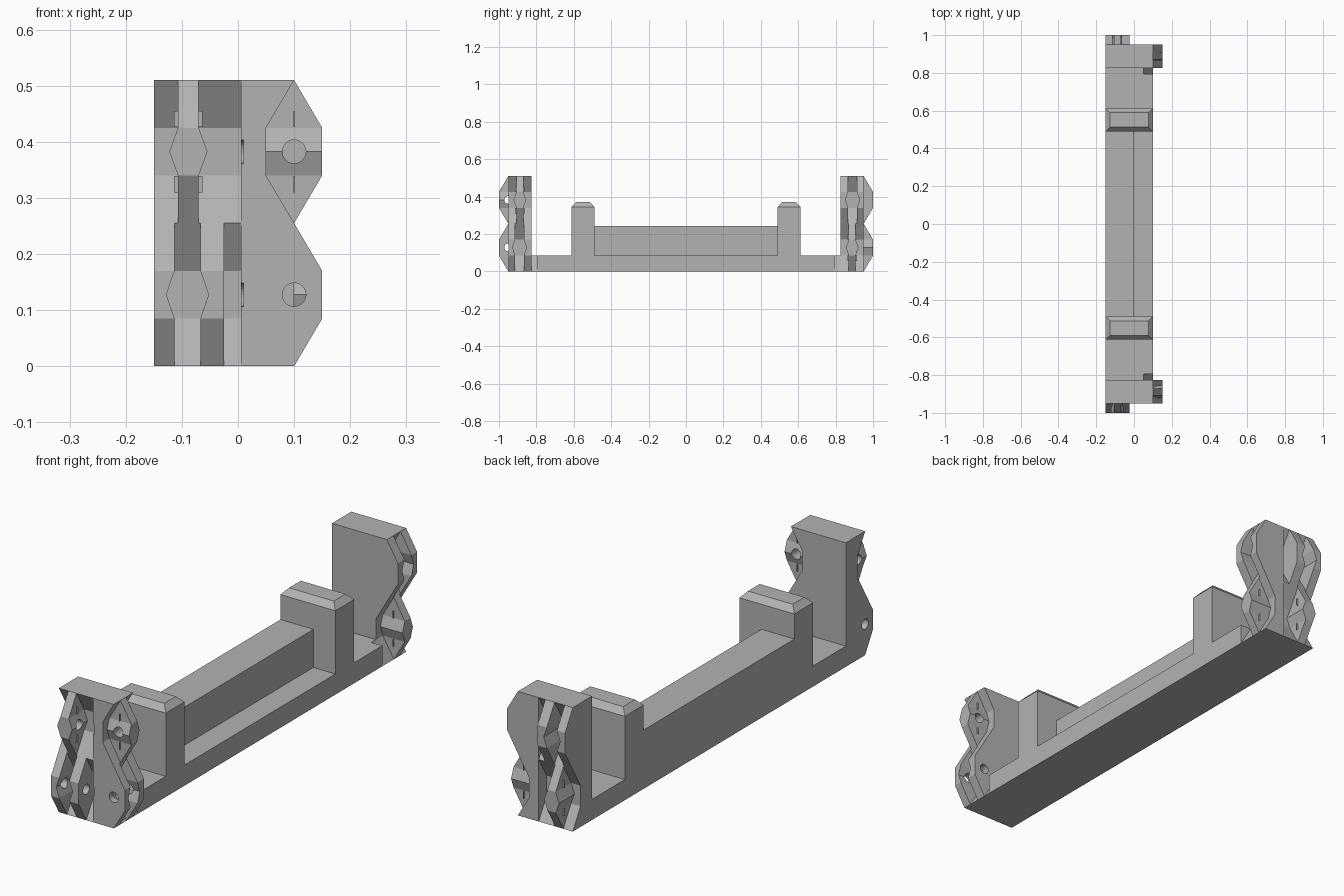
import bpy, bmesh
from math import pi
from mathutils import Matrix, Vector

cube = bpy.data.objects.get("Cube")
if cube:
    bpy.data.objects.remove(cube, do_unlink=True)

grey = bpy.data.materials.new("plain grey")
grey.use_nodes = True
grey.diffuse_color = (0.45, 0.45, 0.45, 1)
grey.node_tree.nodes["Principled BSDF"].inputs["Base Color"].default_value = (0.45, 0.45, 0.45, 1)

HEIGHT, LOW, HIGH = 0.51, 0.1275, 0.3825   # column height and the two knuckle centres
TOP_HALF, FLAT_HALF, DEPTH = 0.1275, 0.0425, 0.05


def prism(bm, bottom, top):
    """Solid between two matching outlines."""
    a = [bm.verts.new(p) for p in bottom]
    b = [bm.verts.new(p) for p in top]
    bm.faces.new(a)
    bm.faces.new(b[::-1])
    for i in range(len(a)):
        j = (i + 1) % len(a)
        bm.faces.new((a[i], b[i], b[j], a[j]))


def box(bm, lo, hi):
    (x0, y0, z0), (x1, y1, z1) = lo, hi
    ring = [(x0, y0), (x1, y0), (x1, y1), (x0, y1)]
    prism(bm, [(x, y, z0) for x, y in ring], [(x, y, z1) for x, y in ring])


def finish(name, bm):
    bmesh.ops.recalc_face_normals(bm, faces=bm.faces)
    mesh = bpy.data.meshes.new(name)
    bm.to_mesh(mesh)
    bm.free()
    mesh.materials.append(grey)
    obj = bpy.data.objects.new(name, mesh)
    bpy.context.collection.objects.link(obj)
    return obj


# Connector frames: u points outward, t runs across the plate stack
def end_frame(u, t, z):
    return Vector((-0.15 + t, -0.95 - u, z))


def side_frame(u, t, z):
    return Vector((0.10 + u, -0.95 + t, z))


def knuckle(bm, frame, zc, t0, t1, full):
    """Hexagonal slab (cutter) or its outward half (plate)."""
    pts = [(0, -TOP_HALF), (DEPTH, -FLAT_HALF), (DEPTH, FLAT_HALF), (0, TOP_HALF)]
    if full:
        pts += [(-DEPTH, FLAT_HALF), (-DEPTH, -FLAT_HALF)]
        pts = [(u * 1.002, z * 0.999) for u, z in pts]
    prism(bm, [frame(u, t0, zc + z) for u, z in pts], [frame(u, t1, zc + z) for u, z in pts])


def detent(bm, frame, zc, t0, t1, rise, reach):
    """Ridge running across both faces of a plate."""
    sec = [(t0, -FLAT_HALF), (t0 - rise, 0), (t0, FLAT_HALF),
           (t1, FLAT_HALF), (t1 + rise, 0), (t1, -FLAT_HALF)]
    prism(bm, [frame(-reach, t, zc + z) for t, z in sec], [frame(reach, t, zc + z) for t, z in sec])


def rib(bm, frame, z0, z1):
    ring = [(-0.0012, 0.036), (0.0012, 0.036), (0.0012, 0.087), (-0.0012, 0.087)]
    prism(bm, [frame(u, t, z0) for u, t in ring], [frame(u, t, z1) for u, t in ring])


def gaps(bm, f):
    knuckle(bm, f, HIGH, -0.01, 0.043, True)
    knuckle(bm, f, HIGH, 0.08, 0.155, True)
    knuckle(bm, f, LOW, 0.037, 0.083, True)
    knuckle(bm, f, LOW, 0.125, 0.155, True)


def dimples(bm, f):
    detent(bm, f, LOW, 0.037, 0.083, 0.0145, DEPTH + 0.0005)


def holes(bm, f):
    for zc in (LOW, HIGH):
        d = f(0, 1, 0) - f(0, 0, 0)
        m = Matrix.Translation(f(0, 0.07, zc)) @ d.to_track_quat('Z', 'Y').to_matrix().to_4x4()
        bmesh.ops.create_cone(bm, cap_ends=True, segments=24, radius1=0.021,
                              radius2=0.021, depth=0.18, matrix=m)


def plates(bm, f):
    knuckle(bm, f, LOW, 0, 0.037, False)
    knuckle(bm, f, LOW, 0.083, 0.125, False)
    knuckle(bm, f, HIGH, 0.043, 0.08, False)


def ridges(bm, f):
    detent(bm, f, HIGH, 0.043, 0.08, 0.0155, DEPTH)


def ribs(bm, f):
    rib(bm, f, 0.31, 0.339)
    rib(bm, f, 0.426, 0.455)


def both_frames(name, build, back=False):
    """One part for the end and side connectors; the far end is turned over."""
    bm = bmesh.new()
    for f in (end_frame, side_frame):
        build(bm, f)
    if back:
        turn = Matrix.Translation((0, 0, HEIGHT)) @ Matrix.Rotation(pi, 4, 'X')
        bm.transform(turn)
    return finish(name, bm)


def cut(obj, cutter):
    mod = obj.modifiers.new("cut", 'BOOLEAN')
    mod.operation, mod.solver, mod.object = 'DIFFERENCE', 'EXACT', cutter
    bpy.context.view_layer.update()
    graph = bpy.context.evaluated_depsgraph_get()
    mesh = bpy.data.meshes.new_from_object(obj.evaluated_get(graph))
    obj.modifiers.clear()
    obj.data = mesh


# Frame: side outline with end columns and two posts
bm = bmesh.new()
half = [(0.49, 0.085), (0.49, 0.345), (0.612, 0.345), (0.612, 0.085),
        (0.825, 0.085), (0.825, HEIGHT), (0.95, HEIGHT), (0.95, 0)]
outline = half + [(-y, z) for y, z in reversed(half)]
prism(bm, [(-0.15, y, z) for y, z in outline], [(0.10, y, z) for y, z in outline])
frame = finish("frame", bm)

# Long rail along the back edge of the tray
bm = bmesh.new()
box(bm, (-0.15, -0.49, 0.085), (0, 0.49, 0.242))
finish("rail", bm)

# Chamfered post caps
bm = bmesh.new()
for y in (-0.551, 0.551):
    rect = [(sx, sy) for sx, sy in ((-1, -1), (1, -1), (1, 1), (-1, 1))]
    prism(bm, [(-0.025 + sx * 0.125, y + sy * 0.061, 0.345) for sx, sy in rect],
          [(-0.025 + sx * 0.102, y + sy * 0.038, 0.37) for sx, sy in rect])
finish("post_caps", bm)

# Interlocking connectors at both ends
for end, back in (("front", False), ("back", True)):
    cutters = [both_frames("cutter", b, back) for b in (gaps, dimples, holes)]
    for c in cutters:
        c.hide_render = True
        cut(frame, c)
    plate = both_frames(end + "_connector_plates", plates, back)
    cut(plate, cutters[1])
    cut(plate, cutters[2])
    cut(both_frames(end + "_detent_ridges", ridges, back), cutters[2])
    both_frames(end + "_plate_ribs", ribs, back)
    for c in cutters:
        bpy.data.objects.remove(c, do_unlink=True)
